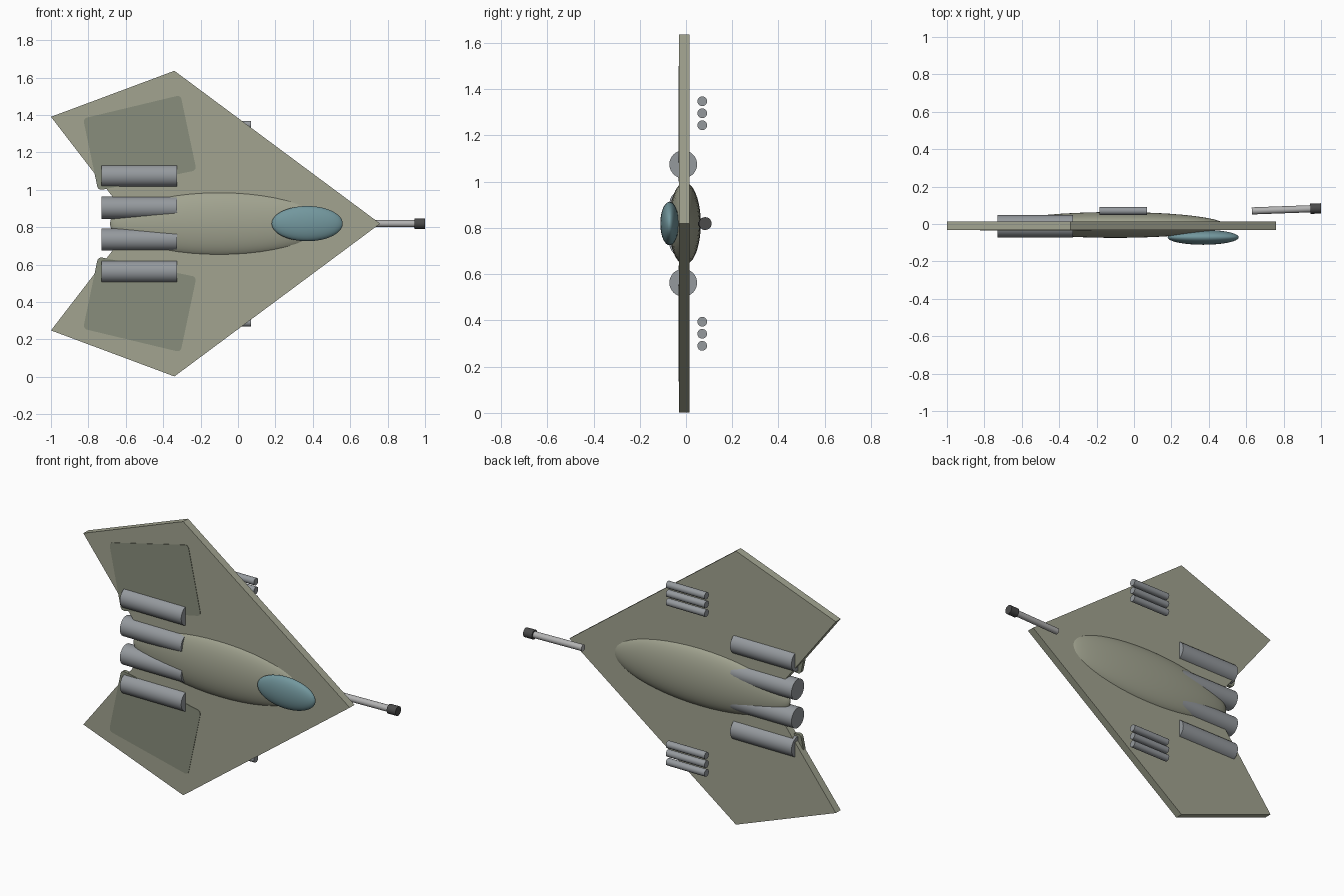
import bpy, bmesh, math
from mathutils import Vector, Matrix

if "Cube" in bpy.data.objects:
    bpy.data.objects.remove(bpy.data.objects["Cube"])

CZ = 0.819  # height of the symmetry plane


def material(name, rgb):
    m = bpy.data.materials.new(name)
    m.diffuse_color = (*rgb, 1)
    m.use_nodes = True
    m.node_tree.nodes["Principled BSDF"].inputs["Base Color"].default_value = m.diffuse_color
    return m


OLIVE = material("olive_hull", (0.36, 0.37, 0.28))
DARK = material("dark_panel", (0.25, 0.27, 0.20))
GLASS = material("teal_glass", (0.17, 0.31, 0.34))
STEEL = material("steel", (0.30, 0.32, 0.34))
LIGHT = material("light_steel", (0.45, 0.45, 0.45))
BLACK = material("black_steel", (0.07, 0.07, 0.07))


def finish(name, bm, mat, smooth=False):
    bmesh.ops.recalc_face_normals(bm, faces=bm.faces)
    me = bpy.data.meshes.new(name)
    bm.to_mesh(me)
    bm.free()
    ob = bpy.data.objects.new(name, me)
    bpy.context.collection.objects.link(ob)
    me.materials.append(mat)
    if smooth:
        bpy.ops.object.select_all(action='DESELECT')
        ob.select_set(True)
        bpy.context.view_layer.objects.active = ob
        bpy.ops.object.shade_smooth_by_angle(angle=math.radians(35))
    return ob


def plate(name, outline, y0, y1, mat, corner=0):
    """Outline in x/z extruded from y0 to y1, optionally with rounded corners."""
    bm = bmesh.new()
    bm.faces.new([bm.verts.new((x, y0, z)) for x, z in outline])
    if corner:
        bmesh.ops.bevel(bm, geom=bm.verts[:], offset=corner, segments=4,
                        profile=0.5, affect='VERTICES')
    ext = bmesh.ops.extrude_face_region(bm, geom=bm.faces[:])
    moved = [g for g in ext["geom"] if isinstance(g, bmesh.types.BMVert)]
    bmesh.ops.translate(bm, verts=moved, vec=(0, y1 - y0, 0))
    return finish(name, bm, mat)


def ellipsoid(name, center, radii, mat):
    bm = bmesh.new()
    bmesh.ops.create_uvsphere(bm, u_segments=48, v_segments=24, radius=1)
    bmesh.ops.rotate(bm, verts=bm.verts, matrix=Matrix.Rotation(math.pi / 2, 3, 'Y'))
    bmesh.ops.scale(bm, verts=bm.verts, vec=radii)
    bmesh.ops.translate(bm, verts=bm.verts, vec=center)
    return finish(name, bm, mat, True)


def rod(name, a, b, radius, mat, sides=32):
    a, b = Vector(a), Vector(b)
    rot = (b - a).to_track_quat('Z', 'Y').to_matrix().to_4x4()
    bm = bmesh.new()
    bmesh.ops.create_cone(bm, cap_ends=True, segments=sides, radius1=radius,
                          radius2=radius, depth=(b - a).length,
                          matrix=Matrix.Translation((a + b) / 2) @ rot)
    return finish(name, bm, mat, True)


# Arrowhead wing with notched trailing edge
half = [(-0.34, 0.817), (-1.0, 0.571)]
wing = [(0.76, CZ)] + [(x, CZ + d) for x, d in half] + [(-0.56, CZ)]
wing += [(x, CZ - d) for x, d in reversed(half)]
plate("wing", wing, -0.031, 0.0145, OLIVE)

# Fuselage and canopy
ellipsoid("fuselage", (-0.10, -0.005, CZ), (0.585, 0.069, 0.178), OLIVE)
ellipsoid("canopy", (0.37, -0.071, CZ), (0.19, 0.04, 0.094), GLASS)

# Parts mirrored above and below the centre line
panel = [(-0.828, 0.562), (-0.307, 0.687), (-0.222, 0.285), (-0.748, 0.177)]
for s, side in ((1, "upper"), (-1, "lower")):
    plate(f"wing_panel_{side}", [(x, CZ + s * d) for x, d in panel],
          -0.0335, -0.012, DARK, corner=0.022)
    for i, d in enumerate((0.085, 0.256)):
        rod(f"engine_{side}_{i + 1}", (-0.73, -0.012, CZ + s * d),
            (-0.325, -0.012, CZ + s * d), 0.06, STEEL)
    for i, d in enumerate((0.425, 0.477, 0.529)):
        rod(f"missile_{side}_{i + 1}", (-0.185, 0.07, CZ + s * d),
            (0.07, 0.07, CZ + s * d), 0.021, STEEL, 24)

# Slightly tilted gun with dark muzzle
rod("gun_barrel", (0.63, 0.07, CZ), (0.96, 0.082, CZ), 0.019, LIGHT, 24)
rod("gun_muzzle", (0.943, 0.0815, CZ), (1.0, 0.0835, CZ), 0.0275, BLACK, 24)
